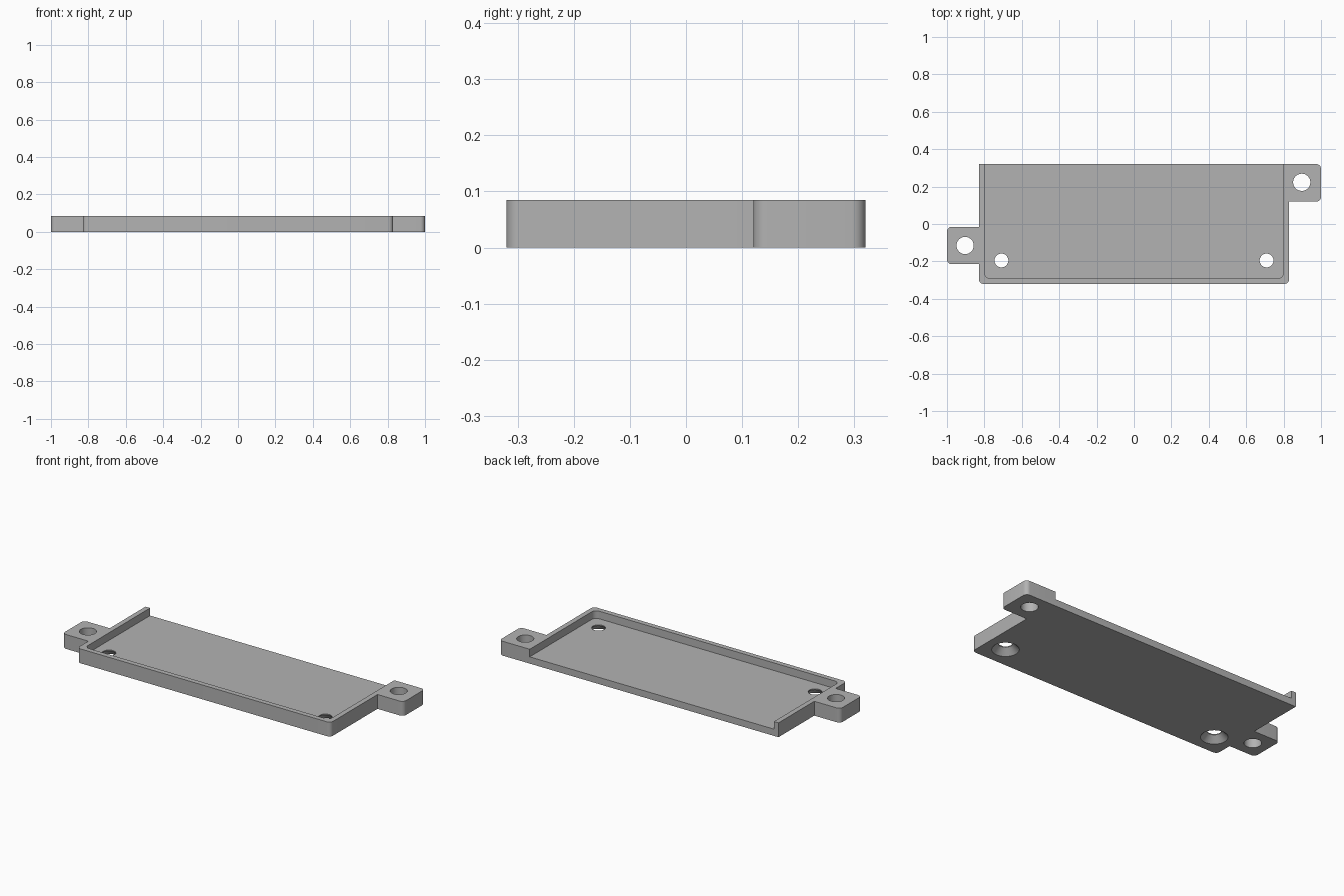
import bpy, bmesh, math
from mathutils import Vector

cube = bpy.data.objects.get("Cube")
if cube:
    bpy.data.objects.remove(cube, do_unlink=True)

HEIGHT, FLOOR = 0.085, 0.04
CORNER = 0.025

grey = bpy.data.materials.new("plain grey")
grey.use_nodes = True
grey.diffuse_color = (0.45, 0.45, 0.45, 1)
grey.node_tree.nodes["Principled BSDF"].inputs["Base Color"].default_value = grey.diffuse_color


def add_object(name, bm):
    bmesh.ops.recalc_face_normals(bm, faces=bm.faces)
    mesh = bpy.data.meshes.new(name)
    bm.to_mesh(mesh)
    bm.free()
    mesh.materials.append(grey)
    obj = bpy.data.objects.new(name, mesh)
    bpy.context.collection.objects.link(obj)
    return obj


def rounded(corners, steps=8):
    """Outline from (x, y, radius) corners, all of them right angles."""
    points = []
    for i, (x, y, r) in enumerate(corners):
        p = Vector((x, y))
        if r == 0:
            points.append(p)
            continue
        a = (Vector(corners[i - 1][:2]) - p).normalized() * r
        b = (Vector(corners[(i + 1) % len(corners)][:2]) - p).normalized() * r
        for k in range(steps + 1):
            t = math.pi / 2 * k / steps
            points.append(p + a * (1 - math.sin(t)) + b * (1 - math.cos(t)))
    return points


def prism(name, outline, z0, z1):
    bm = bmesh.new()
    face = bm.faces.new([bm.verts.new((p.x, p.y, z0)) for p in outline])
    top = bmesh.ops.extrude_face_region(bm, geom=[face])["geom"]
    verts = [v for v in top if isinstance(v, bmesh.types.BMVert)]
    bmesh.ops.translate(bm, verts=verts, vec=(0, 0, z1 - z0))
    return add_object(name, bm)


def lathe(name, x, y, profile, sides=48):
    """Round cutter from (radius, z) rings."""
    bm = bmesh.new()
    rings = [[bm.verts.new((x + r * math.cos(2 * math.pi * k / sides),
                            y + r * math.sin(2 * math.pi * k / sides), z))
              for k in range(sides)] for r, z in profile]
    for low, high in zip(rings, rings[1:]):
        for k in range(sides):
            n = (k + 1) % sides
            bm.faces.new((low[k], low[n], high[n], high[k]))
    bm.faces.new(rings[0][::-1])
    bm.faces.new(rings[-1])
    return add_object(name, bm)


# Tray body with a mounting tab on each end
tray = prism("tray", rounded([
    (-0.83, -0.32, CORNER), (0.83, -0.32, CORNER),
    (0.83, 0.12, 0), (1, 0.12, CORNER), (1, 0.32, CORNER),
    (-0.83, 0.32, 0),
    (-0.83, -0.015, 0), (-1, -0.015, CORNER),
    (-1, -0.215, CORNER), (-0.83, -0.215, 0)]), 0, HEIGHT)

# Pocket, open at the back
cutters = [prism("pocket_cutter", rounded([
    (-0.8, -0.29, 0.03), (0.8, -0.29, 0.03), (0.8, 0.4, 0), (-0.8, 0.4, 0)]),
    FLOOR, HEIGHT + 0.1)]

# Plain holes through the tabs
for name, x, y in (("left", 0.897, 0.223), ("right", -0.903, -0.115)):
    cutters.append(lathe(name + "_tab_hole_cutter", x, y, [(0.046, -0.1), (0.046, 0.2)]))

# Floor holes, countersunk from below
for name, side in (("left", 1), ("right", -1)):
    cutters.append(lathe(name + "_screw_hole_cutter", side * 0.709, -0.195,
                         [(0.082, -0.01), (0.037, 0.035), (0.037, 0.2)]))

for cutter in cutters:
    cut = tray.modifiers.new(cutter.name, "BOOLEAN")
    cut.operation = "DIFFERENCE"
    cut.solver = "EXACT"
    cut.object = cutter

# Bake the cuts and drop the cutters
bpy.context.view_layer.update()
evaluated = tray.evaluated_get(bpy.context.evaluated_depsgraph_get())
result = bpy.data.meshes.new_from_object(evaluated)
tray.modifiers.clear()
tray.data = result
for cutter in cutters:
    bpy.data.objects.remove(cutter, do_unlink=True)

bpy.ops.object.select_all(action="DESELECT")
tray.select_set(True)
bpy.context.view_layer.objects.active = tray
bpy.ops.object.shade_smooth_by_angle(angle=math.radians(30))
